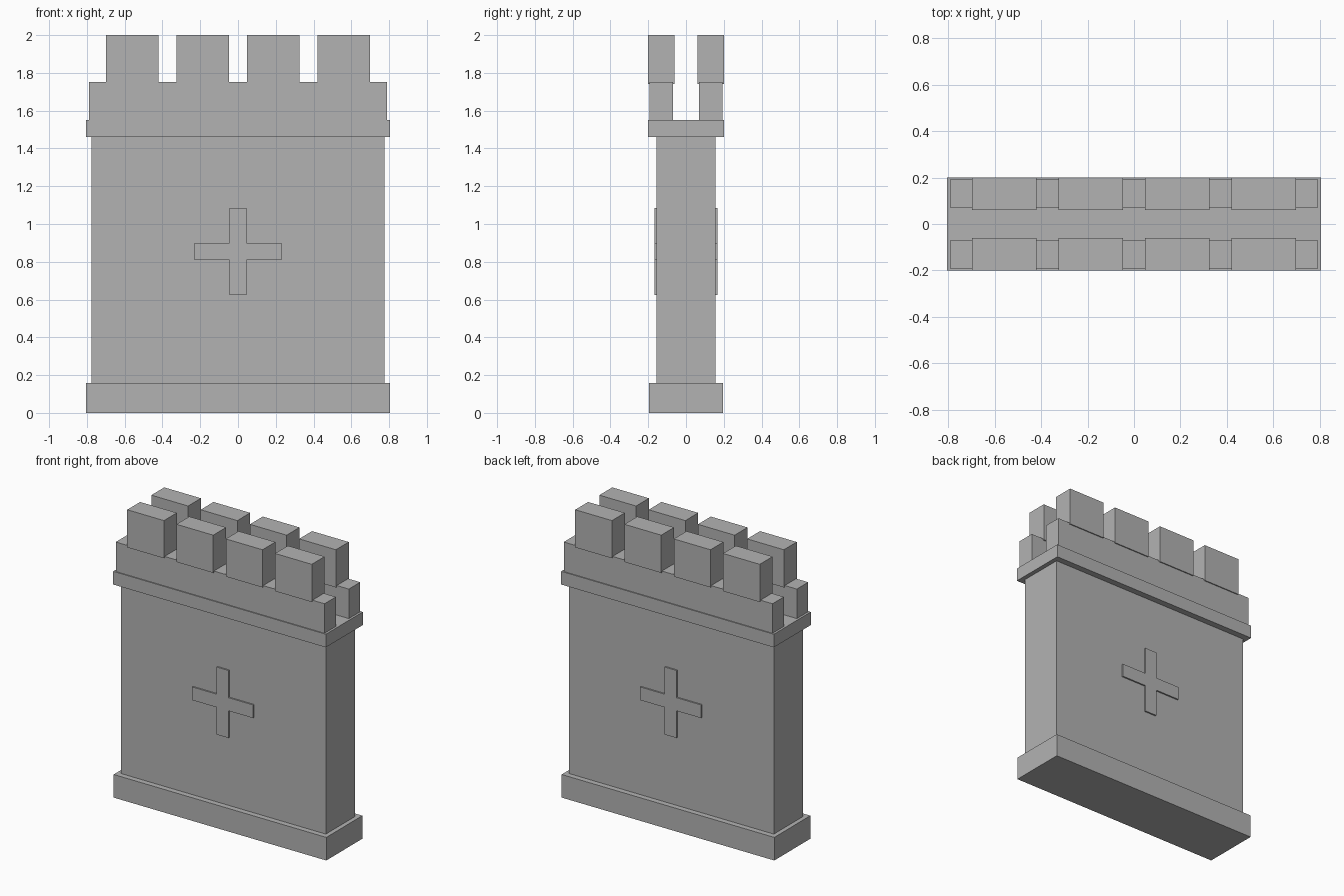
import bpy

cube = bpy.data.objects.get("Cube")
if cube:
    bpy.data.objects.remove(cube, do_unlink=True)

# Single stone colour
stone = bpy.data.materials.new("stone_grey")
stone.use_nodes = True
colour = (0.45, 0.45, 0.45, 1.0)
stone.diffuse_color = colour
bsdf = next(n for n in stone.node_tree.nodes if n.type == 'BSDF_PRINCIPLED')
bsdf.inputs["Base Color"].default_value = colour
bsdf.inputs["Roughness"].default_value = 0.9


def add_mesh(name, verts, faces):
    mesh = bpy.data.meshes.new(name)
    mesh.from_pydata(verts, [], faces)
    mesh.materials.append(stone)
    obj = bpy.data.objects.new(name, mesh)
    bpy.context.collection.objects.link(obj)
    return obj


def prism(name, profile, y0, y1):
    """Extrude a counter-clockwise x-z outline from y0 (front) to y1 (back)."""
    n = len(profile)
    verts = [(x, y, z) for y in (y0, y1) for x, z in profile]
    faces = [tuple(range(n)), tuple(reversed(range(n, 2 * n)))]
    faces += [(i, i + n, (i + 1) % n + n, (i + 1) % n) for i in range(n)]
    return add_mesh(name, verts, faces)


def box(name, x0, x1, y0, y1, z0, z1):
    return prism(name, [(x0, z0), (x1, z0), (x1, z1), (x0, z1)], y0, y1)


# Wall with projecting plinth and ledge
box("base_plinth", -0.805, 0.805, -0.195, 0.195, 0.0, 0.158)
box("wall_body", -0.775, 0.775, -0.157, 0.157, 0.158, 1.46)
box("top_ledge", -0.805, 0.805, -0.2, 0.2, 1.46, 1.55)

# Cross outline, shared by both faces
a, s, c = 0.045, 0.231, 0.855
cross = [(-a, c - s), (a, c - s), (a, c - a), (s, c - a), (s, c + a), (a, c + a),
         (a, c + s), (-a, c + s), (-a, c + a), (-s, c + a), (-s, c - a), (-a, c - a)]

# Parapets, merlons and crosses on the front and back
for label, side in (("front", -1), ("back", 1)):
    def span(inner, outer):
        return sorted((side * inner, side * outer))

    prism(label + "_cross", cross, *span(0.15, 0.167))
    box(label + "_parapet", -0.79, 0.79, *span(0.07, 0.193), 1.55, 1.752)
    for i in range(4):
        x = (i - 1.5) * 0.373
        box(f"{label}_merlon_{i + 1}", x - 0.139, x + 0.139, *span(0.061, 0.2), 1.742, 2.0)
